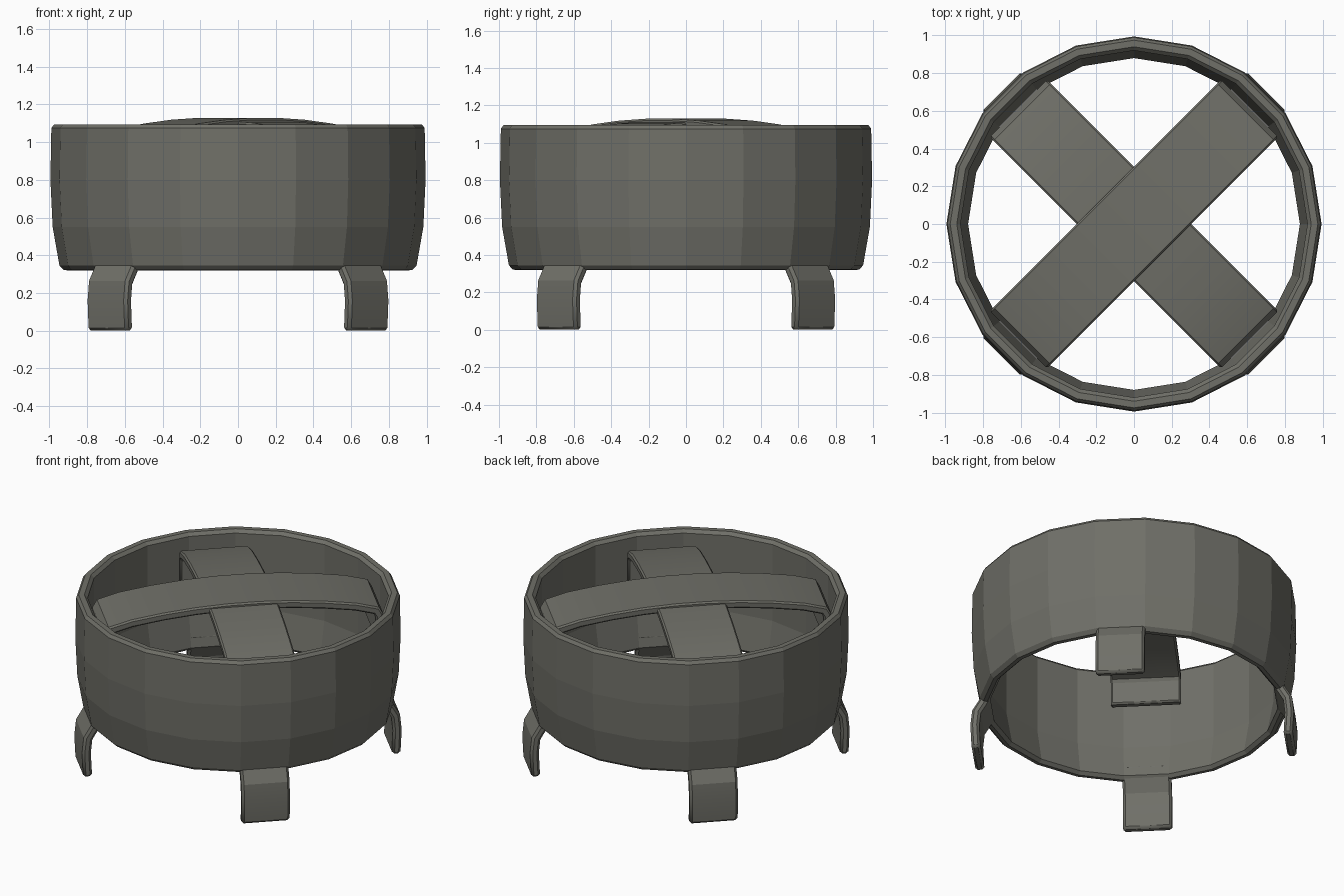
import bpy
import bmesh
from math import radians, sin, cos, tau
from mathutils import Matrix, Vector

cube = bpy.data.objects.get("Cube")
if cube:
    bpy.data.objects.remove(cube, do_unlink=True)

# Single dark iron colour
COLOUR = (0.16, 0.16, 0.138, 1)
iron = bpy.data.materials.new("dark_iron")
iron.use_nodes = True
iron.diffuse_color = COLOUR
shader = next(n for n in iron.node_tree.nodes if n.type == 'BSDF_PRINCIPLED')
shader.inputs["Base Color"].default_value = COLOUR
shader.inputs["Roughness"].default_value = 0.7


def make_object(name, bm):
    bmesh.ops.recalc_face_normals(bm, faces=bm.faces)
    mesh = bpy.data.meshes.new(name)
    bm.to_mesh(mesh)
    bm.free()
    mesh.materials.append(iron)
    obj = bpy.data.objects.new(name, mesh)
    bpy.context.collection.objects.link(obj)
    return obj


def lathe(name, profile, sides):
    """Turn a closed (radius, height) profile around the z axis."""
    bm = bmesh.new()
    rings = []
    for i in range(sides):
        a = tau * (i / sides + 0.25)
        rings.append([bm.verts.new((r * cos(a), r * sin(a), z)) for r, z in profile])
    count = len(profile)
    for i in range(sides):
        here, there = rings[i], rings[(i + 1) % sides]
        for j in range(count):
            k = (j + 1) % count
            bm.faces.new((here[j], there[j], there[k], here[k]))
    return make_object(name, bm)


def strap(name, path, half_width, thickness, angle, bevel):
    """Bent flat metal: the outer line of the path, thickened to its inner side."""
    points = [Vector((r, 0, z)) for r, z in path]
    inner = []
    for i, p in enumerate(points):
        before = (p - points[max(i - 1, 0)]).normalized()
        after = (points[min(i + 1, len(points) - 1)] - p).normalized()
        along = (before + after).normalized()
        normal = Vector((-along.z, 0, along.x))
        edge = after if after.length else before
        miter = max(0.6, along.dot(edge))
        inner.append(p - normal * thickness / miter)
    bm = bmesh.new()
    rows = [[bm.verts.new(q + Vector((0, y, 0)))
             for q, y in ((p, -half_width), (p, half_width), (n, half_width), (n, -half_width))]
            for p, n in zip(points, inner)]
    for a, b in zip(rows, rows[1:]):
        for j in range(4):
            k = (j + 1) % 4
            bm.faces.new((a[j], b[j], b[k], a[k]))
    bm.faces.new(rows[0])
    bm.faces.new(rows[-1])
    bm.transform(Matrix.Rotation(radians(angle), 4, 'Z'))
    obj = make_object(name, bm)
    mod = obj.modifiers.new("worn_edges", 'BEVEL')
    mod.width = bevel
    mod.segments = 1
    mod.limit_method = 'ANGLE'
    mod.angle_limit = radians(50)
    bpy.ops.object.select_all(action='DESELECT')
    obj.select_set(True)
    bpy.context.view_layer.objects.active = obj
    bpy.ops.object.shade_smooth_by_angle(angle=radians(20))
    return obj


# Faceted ring wall, tapering in at the bottom
lathe("ring_wall", [
    (0.90, 0.32), (0.925, 0.322), (0.947, 0.345), (0.983, 0.55), (0.995, 0.8),
    (0.99, 1.075), (0.975, 1.095), (0.94, 1.095), (0.92, 1.075),
    (0.92, 0.56), (0.88, 0.34)], 20)

# Two arched bars with turned-down ends, crossing each other
half = [(0.868, 0.82), (0.868, 0.98), (0.84, 1.03)]
half += [(s, 1.13 - 0.125 * s * s) for s in (0.7, 0.5, 0.3, 0.1)]
arch = [(-s, z) for s, z in half] + [(s, z) for s, z in reversed(half)]
strap("upper_cross_bar", arch, 0.215, 0.05, 45, 0.01)
strap("lower_cross_bar", [(s, z - 0.015) for s, z in arch], 0.215, 0.05, 135, 0.01)

# Four bent feet under the ring
foot = [(0.935, 0.42), (0.935, 0.345), (0.982, 0.265), (0.993, 0.16), (0.985, 0.0)]
for side, angle in (("back_left", 45), ("back_right", 135),
                    ("front_right", 225), ("front_left", 315)):
    strap(side + "_foot", foot, 0.15, 0.055, angle, 0.015)
